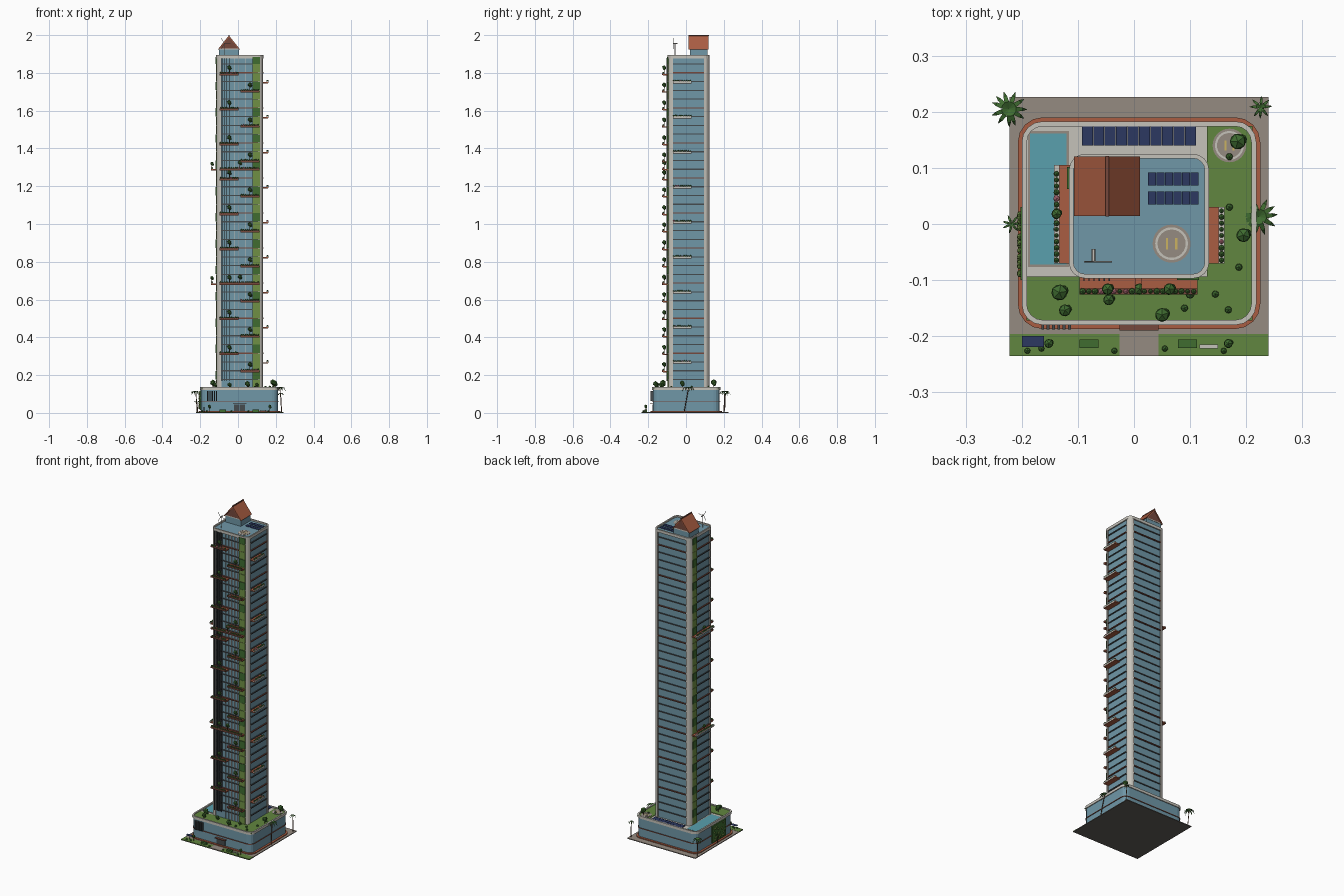
import bpy, bmesh, math, random
from mathutils import Vector, Matrix

if "Cube" in bpy.data.objects:
    bpy.data.objects.remove(bpy.data.objects["Cube"])
random.seed(4)

COL = dict(glass=(0.16, 0.31, 0.39), stone=(0.56, 0.54, 0.49), dark=(0.06, 0.07, 0.075), clay=(0.40, 0.11, 0.055),
           grass=(0.12, 0.24, 0.05), leaf=(0.05, 0.15, 0.03), hedge=(0.16, 0.28, 0.06), path=(0.30, 0.26, 0.22),
           solar=(0.025, 0.04, 0.12), water=(0.10, 0.35, 0.42), wood=(0.15, 0.07, 0.04), gold=(0.6, 0.45, 0.12),
           brown=(0.18, 0.065, 0.045), pink=(0.6, 0.2, 0.25), base=(0.12, 0.11, 0.1))
MAT = {}
for k, c in COL.items():
    MAT[k] = bpy.data.materials.new(k)
    MAT[k].diffuse_color = (*c, 1)

def finish(name, mat, bm):
    bmesh.ops.recalc_face_normals(bm, faces=bm.faces)
    me = bpy.data.meshes.new(name)
    bm.to_mesh(me)
    bm.free()
    me.materials.append(MAT[mat])
    ob = bpy.data.objects.new(name, me)
    bpy.context.collection.objects.link(ob)
    return ob

def extrude(bm, pts, vec):
    a = [bm.verts.new(p) for p in pts]
    b = [bm.verts.new(Vector(p) + Vector(vec)) for p in pts]
    bm.faces.new(a)
    bm.faces.new(b)
    for i in range(len(a)):
        j = (i + 1) % len(a)
        bm.faces.new((a[i], a[j], b[j], b[i]))

def prisms(name, mat, items):
    bm = bmesh.new()
    for pts, vec in items:
        extrude(bm, pts, vec)
    return finish(name, mat, bm)

def boxes(name, mat, items):
    return prisms(name, mat, [([(a, c, e), (b, c, e), (b, d, e), (a, d, e)], (0, 0, f - e)) for a, b, c, d, e, f in items])

def arc(cx, cy, r, a0, a1, n, z=0):
    return [(cx + r * math.cos(math.radians(a0 + (a1 - a0) * i / n)),
             cy + r * math.sin(math.radians(a0 + (a1 - a0) * i / n)), z) for i in range(n + 1)]

def rrect(rect, r, z, grow=0, n=4):
    x0, x1, y0, y1 = rect[0] - grow, rect[1] + grow, rect[2] - grow, rect[3] + grow
    r += grow
    return (arc(x1 - r, y1 - r, r, 0, 90, n, z) + arc(x0 + r, y1 - r, r, 90, 180, n, z)
            + arc(x0 + r, y0 + r, r, 180, 270, n, z) + arc(x1 - r, y0 + r, r, 270, 360, n, z))

def ring(name, mat, outer, inner, h):
    bm = bmesh.new()
    up = Vector((0, 0, h))
    L = [[bm.verts.new(Vector(p) + o) for p in pts] for pts, o in
         ((outer, up * 0), (outer, up), (inner, up), (inner, up * 0))]
    n = len(outer)
    for k in range(4):
        A, B = L[k], L[(k + 1) % 4]
        for i in range(n):
            j = (i + 1) % n
            bm.faces.new((A[i], A[j], B[j], B[i]))
    return finish(name, mat, bm)

def blobs(name, mat, items):
    bm = bmesh.new()
    for x, y, z, r in items:
        m = Matrix.Translation((x, y, z)) @ Matrix.Rotation(random.random() * 6, 4, 'Z')
        bmesh.ops.create_icosphere(bm, subdivisions=1, radius=r, matrix=m)
    return finish(name, mat, bm)

def rods(name, mat, items, n=6):
    bm = bmesh.new()
    for p, q, r in items:
        p, d = Vector(p), Vector(q) - Vector(p)
        rot = d.to_track_quat('Z', 'Y')
        extrude(bm, [p + rot @ Vector(v) for v in arc(0, 0, r, 0, 360 - 360 / n, n - 1)], d)
    return finish(name, mat, bm)

# Ground plot
boxes("ground_slab", "base", [(-0.222, 0.24, -0.235, 0.226, 0, 0.003)])
boxes("paving", "path", [(-0.222, 0.24, -0.196, 0.226, 0.003, 0.005), (-0.026, 0.044, -0.235, -0.196, 0.003, 0.006)])
boxes("front_lawn", "grass", [(-0.222, -0.026, -0.235, -0.196, 0.003, 0.006), (0.044, 0.24, -0.235, -0.196, 0.003, 0.006)])

# Podium
POD = (-0.198, 0.216, -0.178, 0.181)
prisms("podium_glass", "glass", [(rrect(POD, 0.035, 0.004, -0.003), (0, 0, 0.123))])
prisms("podium_plinth", "clay", [(rrect(POD, 0.035, 0.004, 0.009), (0, 0, 0.006))])
ring("podium_band", "brown", rrect(POD, 0.035, 0.06, 0.001), rrect(POD, 0.035, 0.06, -0.006), 0.004)
ring("podium_parapet", "stone", rrect(POD, 0.035, 0.122, 0.002), rrect(POD, 0.035, 0.122, -0.007), 0.016)
prisms("podium_deck", "stone", [(rrect(POD, 0.035, 0.124, -0.005), (0, 0, 0.006))])
boxes("podium_lawn", "grass", [(0.13, 0.211, -0.172, 0.175, 0.13, 0.133), (-0.192, 0.13, -0.172, -0.094, 0.13, 0.133)])
boxes("pool_rim", "path", [(-0.189, -0.116, -0.077, 0.166, 0.13, 0.132)])
boxes("pool_water", "water", [(-0.185, -0.12, -0.072, 0.161, 0.132, 0.133)])
boxes("podium_solar", "solar", [(-0.093 + i * 0.0204, -0.0735 + i * 0.0204, 0.14, 0.177, 0.134, 0.138) for i in range(10)])
boxes("podium_louvres", "dark", [(-0.165 + i * 0.0095, -0.160 + i * 0.0095, -0.188, -0.175, 0.063, 0.115) for i in range(6)])
boxes("entrance_door", "dark", [(-0.02, 0.008, -0.178, -0.174, 0.005, 0.045), (0.01, 0.038, -0.178, -0.174, 0.005, 0.045)])
boxes("entrance_canopy", "brown", [(-0.026, 0.044, -0.19, -0.174, 0.046, 0.05)])
boxes("side_green_wall", "leaf", [(-0.202, -0.194, -0.1, 0.03, 0.015, 0.118)])
blobs("side_wall_leaves", "hedge", [(-0.203, random.uniform(-0.095, 0.025), random.uniform(0.02, 0.115), 0.006) for _ in range(26)])

# Tower core, corner piers and floor bands
T = (-0.115, 0.133, -0.096, 0.124)
R, Z0, Z1, FL = 0.028, 0.13, 1.885, 0.0464
prisms("tower_glass", "glass", [(rrect(T, R, Z0, -0.006), (0, 0, Z1 - Z0))])
piers = []
for cx, cy, a in ((T[1] - R, T[3] - R, 0), (T[0] + R, T[3] - R, 90), (T[0] + R, T[2] + R, 180), (T[1] - R, T[2] + R, 270)):
    piers.append((arc(cx, cy, R, a, a + 90, 5, Z0) + arc(cx, cy, R - 0.009, a + 90, a, 5, Z0), (0, 0, Z1 - Z0)))
prisms("corner_piers", "stone", piers)
bands, accents = [], []
for i in range(1, 38):
    z = Z0 + i * FL
    e = 0.001 if i % 4 else -0.001
    lst = bands if i % 4 else accents
    lst += [(T[0] + R, T[1] - R, T[2] + e, T[2] + 0.009, z - 0.003, z + 0.003), (T[0] + R, T[1] - R, T[3] - 0.009, T[3] - e, z - 0.003, z + 0.003),
            (T[0] + e, T[0] + 0.009, T[2] + R, T[3] - R, z - 0.003, z + 0.003), (T[1] - 0.009, T[1] - e, T[2] + R, T[3] - R, z - 0.003, z + 0.003)]
boxes("floor_bands", "dark", bands)
boxes("accent_bands", "brown", accents)
boxes("front_mullions", "stone", [(x, x + 0.0015, T[2] + 0.002, T[2] + 0.008, Z0, Z1) for x in (-0.02, 0, 0.02, 0.04, 0.06)])
boxes("front_shade_fins", "dark", [(-0.09 + i * 0.009, -0.088 + i * 0.009, T[2] - 0.006, T[2] + 0.008, 0.17, Z1 - 0.005) for i in range(6)])

# Vertical gardens, alternating light and dark panels
for tone, k in (("hedge", 0), ("leaf", 1)):
    zs = [Z0 + i * FL for i in range(38) if (i % 3 == 1) == bool(k)]
    d = 0.002 * k
    boxes("garden_strip_" + tone, tone,
          [(0.077, 0.116, T[2] - 0.002 - d, T[2] + 0.01, z + 0.001, min(z + FL - 0.001, Z1)) for z in zs]
          + [(T[0] - 0.002 - d, T[0] + 0.01, 0.062, 0.102, z + 0.001, min(z + FL - 0.001, Z1)) for z in zs])

# Balconies: slab, edge planter, shrubs and trees
slabs, planters, soil, shrubs, flowers, crowns, trunks = [], [], [], [], [], [], []
def tree(x, y, z, h, r):
    trunks.append(((x, y, z), (x, y, z + h), r * 0.16))
    crowns.append((x, y, z + h, r))
    crowns.append((x + r * 0.4, y + r * 0.2, z + h - r * 0.6, r * 0.7))

def shrub_row(a, b, z, place, step=0.011):
    for i in range(int((b - a) / step)):
        x, y = place(a + step * (i + 0.5))
        (flowers if random.random() < 0.08 else shrubs).append((x, y, z, random.uniform(0.004, 0.0065)))

def front_balcony(x0, x1, z, tx):
    slabs.append((x0, x1, -0.122, -0.09, z - 0.004, z + 0.003))
    planters.append((x0, x1, -0.126, -0.115, z - 0.002, z + 0.007))
    shrub_row(x0, x1, z + 0.009, lambda t: (t, -0.12))
    for t in tx:
        tree(t, -0.116, z + 0.003, 0.036, 0.0115)

def side_balcony(sx, edge, y0, y1, z, trees):
    o = edge + sx * 0.027
    slabs.append((min(edge - sx * 0.01, o), max(edge - sx * 0.01, o), y0, y1, z - 0.004, z + 0.003))
    p = sorted((o - sx * 0.009, o + sx * 0.001))
    soil.append((p[0], p[1], y0, y1, z - 0.002, z + 0.007))
    shrub_row(y0, y1, z + 0.009, lambda t: (o - sx * 0.004, t))
    for t in trees:
        tree(o - sx * 0.004, t, z + 0.003, 0.03, 0.01)

for k in range(9):
    front_balcony(-0.097, 0.003, 0.31 + k * 0.185, (-0.047,))
    front_balcony(0.013, 0.113, 0.219 + k * 0.185, (0.063,))
    side_balcony(1, T[1], -0.07, 0.03, 0.265 + k * 0.1855, ())
for z in (0.682, 1.287):
    front_balcony(-0.097, 0.113, z, (0.01,))
    side_balcony(-1, T[0], -0.07, 0.105, z, (0.018,))
boxes("balcony_slabs", "clay", slabs)
boxes("balcony_planters", "brown", planters)
boxes("side_planters", "stone", soil)

# Podium and street planting
for x, y, h, r in ((-0.133, -0.122, 0.03, 0.016), (-0.123, -0.154, 0.02, 0.012), (-0.045, -0.135, 0.02, 0.011), (0.05, -0.162, 0.025, 0.014),
                   (0.195, -0.02, 0.028, 0.014), (0.185, 0.147, 0.032, 0.016), (0.1, -0.125, 0.02, 0.009)):
    tree(x, y, 0.13, h, r)
for x, y in ((0.187, -0.077), (0.17, 0.03), (0.145, -0.125), (0.168, -0.153), (0.17, 0.12), (0.09, -0.15)):
    shrubs.append((x, y, 0.137, 0.007))
for x in (-0.152, 0.168):
    tree(x, -0.213, 0.005, 0.03, 0.009)
for x, y in ((-0.19, -0.226), (-0.165, -0.222), (-0.035, -0.226), (0.055, -0.222), (0.16, -0.226)):
    shrubs.append((x, y, 0.009, 0.006))
blobs("tree_crowns", "leaf", crowns)
blobs("shrubs", "leaf", shrubs)
blobs("flowers", "pink", flowers)
rods("tree_trunks", "wood", trunks)
boxes("street_hedges", "leaf", [(x - 0.017, x + 0.017, -0.221, -0.206, 0.005, 0.017) for x in (-0.08, 0.095)])
boxes("street_bench", "stone", [(0.117, 0.15, -0.222, -0.215, 0.012, 0.015), (0.12, 0.123, -0.221, -0.216, 0.005, 0.012), (0.144, 0.147, -0.221, -0.216, 0.005, 0.012)])
boxes("street_solar", "solar", [(-0.2, -0.16, -0.219, -0.2, 0.03, 0.032)])
rods("street_solar_post", "dark", [((-0.18, -0.21, 0.004), (-0.18, -0.21, 0.03), 0.0015)])

# Palms: leaning trunk and drooping fronds
bm, ptr = bmesh.new(), []
for bx, by, x, y, h, r, n in ((0.232, -0.01, 0.222, 0.013, 0.13, 0.034, 11), (-0.216, 0.2, -0.223, 0.205, 0.11, 0.032, 11),
                              (0.23, 0.205, 0.226, 0.208, 0.1, 0.02, 8), (-0.212, 0.0, -0.218, 0.0, 0.06, 0.017, 7)):
    ptr.append(((bx, by, 0.003), (x, y, h), 0.0022))
    for i in range(n):
        a = math.tau * i / n + random.uniform(-0.2, 0.2)
        u, v = Vector((math.cos(a), math.sin(a), 0)), Vector((-math.sin(a), math.cos(a), 0))
        prev = None
        for t, dz, w in ((0, 0, 0.04), (0.4, 0.22, 0.13), (0.75, 0.05, 0.1), (1, -0.4, 0.01)):
            c = Vector((x, y, h)) + u * r * t + Vector((0, 0, dz * r))
            cur = [bm.verts.new(c - v * w * r), bm.verts.new(c + v * w * r)]
            if prev:
                bm.faces.new((prev[0], prev[1], cur[1], cur[0]))
            prev = cur
finish("palm_fronds", "leaf", bm)
rods("palm_trunks", "wood", ptr)

# Tower roof: deck, parapet, solar rows
prisms("roof_deck", "stone", [(rrect(T, R, 1.878, -0.004), (0, 0, 0.006))])
ring("roof_parapet", "stone", rrect(T, R, 1.877, 0.001), rrect(T, R, 1.877, -0.007), 0.017)
boxes("roof_solar", "solar", [(0.025 + i * 0.0152, 0.039 + i * 0.0152, y, y + 0.023, 1.888, 1.891) for i in range(6) for y in (0.035, 0.069)])

# Landing circles
for nm, x, y, z, r in (("roof", 0.067, -0.035, 1.884, 0.034), ("podium", 0.17, 0.14, 0.133, 0.03)):
    prisms(nm + "_pad", "path", [(arc(x, y, r, 0, 345, 23, z), (0, 0, 0.002))])
    ring(nm + "_pad_ring", "stone", arc(x, y, r * 0.86, 0, 345, 23, z + 0.002), arc(x, y, r * 0.74, 0, 345, 23, z + 0.002), 0.001)
    s = r * 0.3
    boxes(nm + "_pad_mark", "gold", [(x - s, x - s * 0.6, y - s, y + s, z + 0.002, z + 0.003), (x + s * 0.6, x + s, y - s, y + s, z + 0.002, z + 0.003)])

# Rooftop house with gable roof
boxes("roof_house_walls", "glass", [(-0.1, 0.004, 0.022, 0.113, 1.88, 1.93)])
boxes("roof_house_trim", "stone", [(-0.102, 0.006, 0.02, 0.115, 1.924, 1.93)])
cx = -0.048
prisms("house_gable", "brown", [([(cx - 0.05, 0.02, 1.929), (cx + 0.05, 0.02, 1.929), (cx, 0.02, 1.991)], (0, 0.095, 0))])
prisms("house_roof", "clay", [([(cx + s * 0.059, 0.014, 1.924), (cx, 0.014, 1.998), (cx, 0.014, 1.989), (cx + s * 0.053, 0.014, 1.924)],
                               (0, 0.106, 0)) for s in (-1, 1)])
boxes("roof_ridge", "brown", [(cx - 0.003, cx + 0.003, 0.013, 0.121, 1.995, 2.0)])

# Wind turbine
hub = Vector((-0.072, -0.067, 1.955))
blades = [(hub, hub + Vector((math.sin(a), 0, math.cos(a))) * 0.033, 0.0013) for a in (math.radians(d) for d in (-30, 90, 210))]
rods("wind_turbine", "stone", [((-0.072, -0.058, 1.88), (-0.072, -0.058, 1.955), 0.0018), (hub, hub + Vector((0, 0.022, 0)), 0.0035)] + blades)

for m in bpy.data.materials:
    if m.users and not m.is_grease_pencil:
        m.use_nodes = True
        m.node_tree.nodes["Principled BSDF"].inputs["Base Color"].default_value = m.diffuse_color
